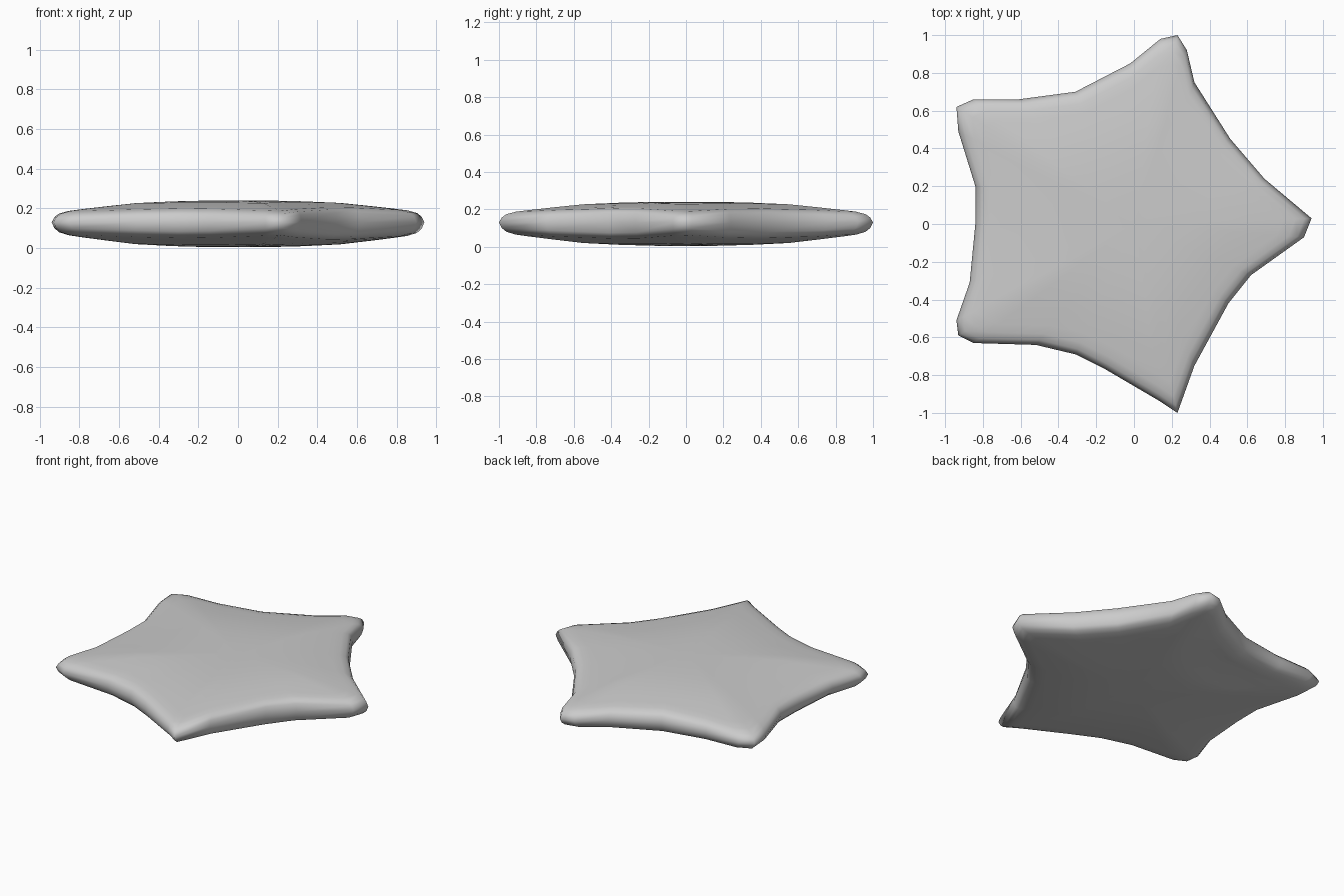
import bpy
import bmesh
import math
from mathutils import Vector

cube = bpy.data.objects.get("Cube")
if cube:
    bpy.data.objects.remove(cube, do_unlink=True)

# Uneven star outline, counter-clockwise from the +x tip
OUTLINE = [
    (.94, .03), (.69, .24), (.51, .45), (.32, .75), (.28, .92), (.23, 1),
    (.14, .98), (-.02, .85), (-.31, .7), (-.61, .66), (-.85, .66),
    (-.94, .62), (-.93, .49), (-.84, .2), (-.84, 0), (-.87, -.31),
    (-.94, -.51), (-.93, -.59), (-.85, -.63), (-.52, -.64), (-.31, -.69),
    (-.15, -.77), (.14, -.94), (.23, -1), (.32, -.75), (.5, -.42),
    (.62, -.27), (.9, -.07),
]
# Rings from the rim inwards: outline scale and share of full puffiness
RINGS = [(.985, .24), (.96, .4), (.91, .52), (.84, .6), (.72, .72),
         (.55, .88), (.35, .96), (.16, 1)]
RIM_Z, TOP, BOTTOM = .13, .11, -.125


def puff(share, radius):
    """Valleys between the arms are plumper at the rim than the tips."""
    tip = min(max((radius - .6) / .4, 0), 1)
    return share ** (.5 + .5 * tip)


def make_material(name, colour):
    mat = bpy.data.materials.new(name)
    mat.use_nodes = True
    mat.diffuse_color = colour
    mat.node_tree.nodes["Principled BSDF"].inputs["Base Color"].default_value = colour
    return mat


def add_side(bm, rim, depth):
    """Bulge one side of the cushion from the shared rim to its centre."""
    flip = depth < 0
    previous = rim
    count = len(rim)
    for scale, share in RINGS:
        ring = []
        for x, y in OUTLINE:
            z = RIM_Z + depth * puff(share, math.hypot(x, y))
            # Slight pinched fold under the back right edge
            if flip and .6 < scale < .8 and -.7 < x < -.2 and y > .6:
                z += .02
            ring.append(bm.verts.new((x * scale, y * scale, z)))
        for i in range(count):
            j = (i + 1) % count
            quad = [previous[i], previous[j], ring[j], ring[i]]
            bm.faces.new(quad[::-1] if flip else quad)
        previous = ring
    centre = bm.verts.new(Vector((0, 0, RIM_Z + depth)))
    for i in range(count):
        tri = [previous[i], previous[(i + 1) % count], centre]
        bm.faces.new(tri[::-1] if flip else tri)


# Star cushion
bm = bmesh.new()
rim = [bm.verts.new((x, y, RIM_Z)) for x, y in OUTLINE]
add_side(bm, rim, TOP)
add_side(bm, rim, BOTTOM)
mesh = bpy.data.meshes.new("star_cushion")
bm.to_mesh(mesh)
bm.free()
mesh.materials.append(make_material("light grey fabric", (.6, .6, .6, 1)))
star = bpy.data.objects.new("star_cushion", mesh)
bpy.context.collection.objects.link(star)
for face in mesh.polygons:
    face.use_smooth = True
